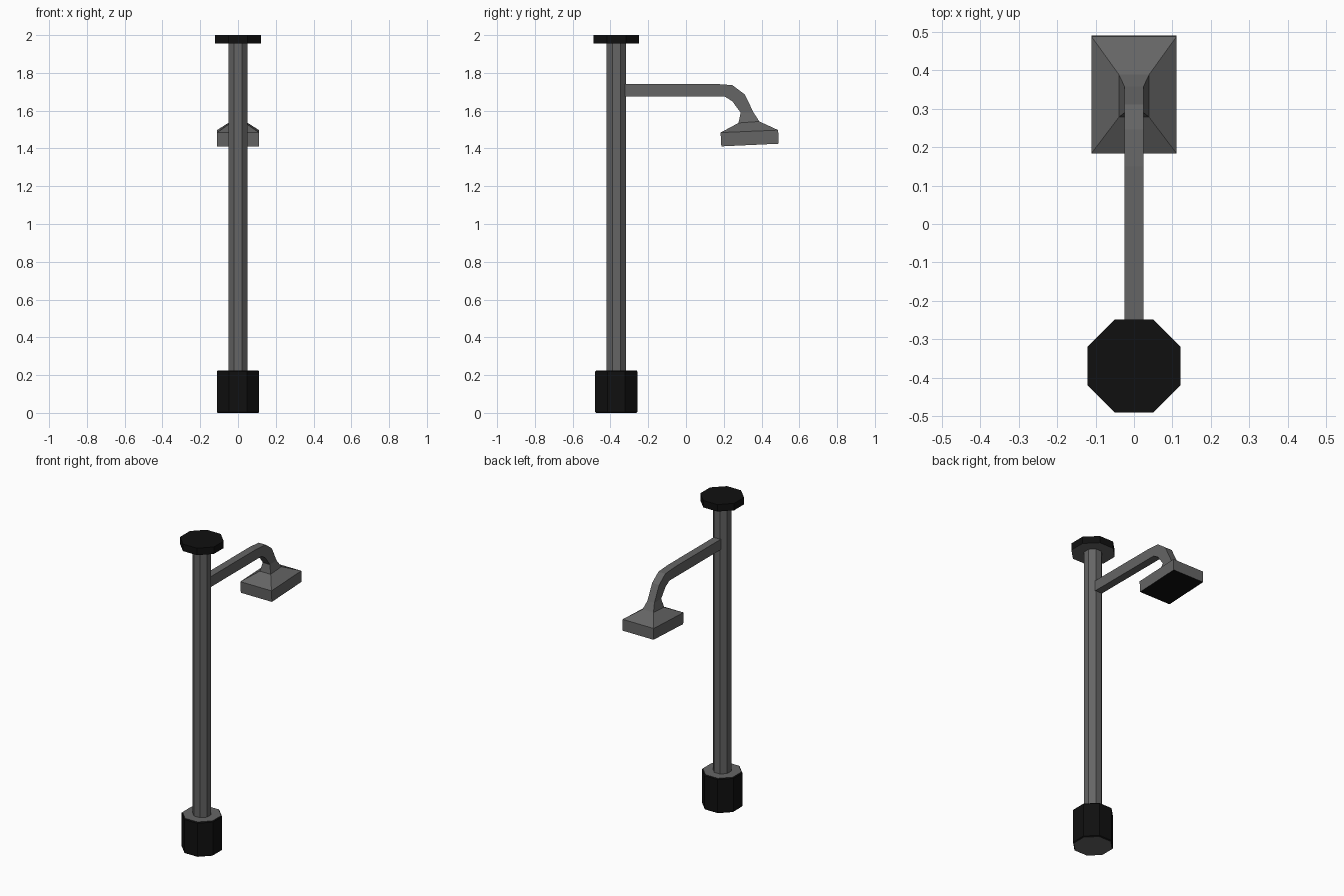
import bpy, math

if "Cube" in bpy.data.objects:
    bpy.data.objects.remove(bpy.data.objects["Cube"])

def material(name, value):
    m = bpy.data.materials.new(name)
    m.diffuse_color = (value, value, value, 1)
    m.use_nodes = True
    m.node_tree.nodes["Principled BSDF"].inputs["Base Color"].default_value = m.diffuse_color
    return m

GREY = material("dark_grey_metal", 0.13)
BLACK = material("black_metal", 0.005)

def loft(name, rings, black=()):
    """Skin equal-length rings; 'black' lists the zones painted black: side, start, end."""
    n = len(rings[0])
    verts = [p for r in rings for p in r]
    sides = [(k * n + i, k * n + (i + 1) % n, (k + 1) * n + (i + 1) % n, (k + 1) * n + i)
             for k in range(len(rings) - 1) for i in range(n)]
    last = (len(rings) - 1) * n
    faces = sides + [tuple(reversed(range(n))), tuple(range(last, last + n))]
    zones = ["side"] * len(sides) + ["start", "end"]
    me = bpy.data.meshes.new(name)
    me.from_pydata(verts, [], faces)
    me.materials.append(GREY)
    me.materials.append(BLACK)
    for poly, zone in zip(me.polygons, zones):
        poly.material_index = int(zone in black)
    ob = bpy.data.objects.new(name, me)
    bpy.context.collection.objects.link(ob)
    return ob

def octagon(apothem, z, cy=-0.369):
    r = apothem / math.cos(math.pi / 8)
    angles = [math.pi / 8 + i * math.pi / 4 for i in range(8)]
    return [(r * math.cos(a), cy + r * math.sin(a), z) for a in angles]

def bar(low, high, half):
    """Cross-section across x, from a low (y, z) point to a high one."""
    return [(-half, *low), (half, *low), (half, *high), (-half, *high)]

# Octagonal post with foot and cap
loft("foot", [octagon(0.107, 0), octagon(0.112, 0.005),
              octagon(0.112, 0.219), octagon(0.107, 0.225)], ("side",))
loft("post", [octagon(0.051, 0.22), octagon(0.051, 1.96)])
loft("cap", [octagon(0.121, 1.955), octagon(0.121, 2.0)], ("side", "end"))

# Curved arm, flared into the lamp head
arm = [((-0.33, 1.675), (-0.33, 1.742), 0.025),
       ((0.15, 1.675), (0.15, 1.742), 0.025),
       ((0.205, 1.675), (0.246, 1.735), 0.025),
       ((0.245, 1.65), (0.31, 1.687), 0.025),
       ((0.289, 1.59), (0.358, 1.59), 0.025),
       ((0.278, 1.535), (0.388, 1.543), 0.039)]
loft("arm", [bar(*a) for a in arm])

# Pyramidal lamp head with black underside
head = [((0.278, 1.535), (0.388, 1.543), 0.039),
        ((0.183, 1.484), (0.488, 1.497), 0.111),
        ((0.187, 1.411), (0.49, 1.425), 0.111)]
loft("lamp_head", [bar(*h) for h in head], ("end",))
